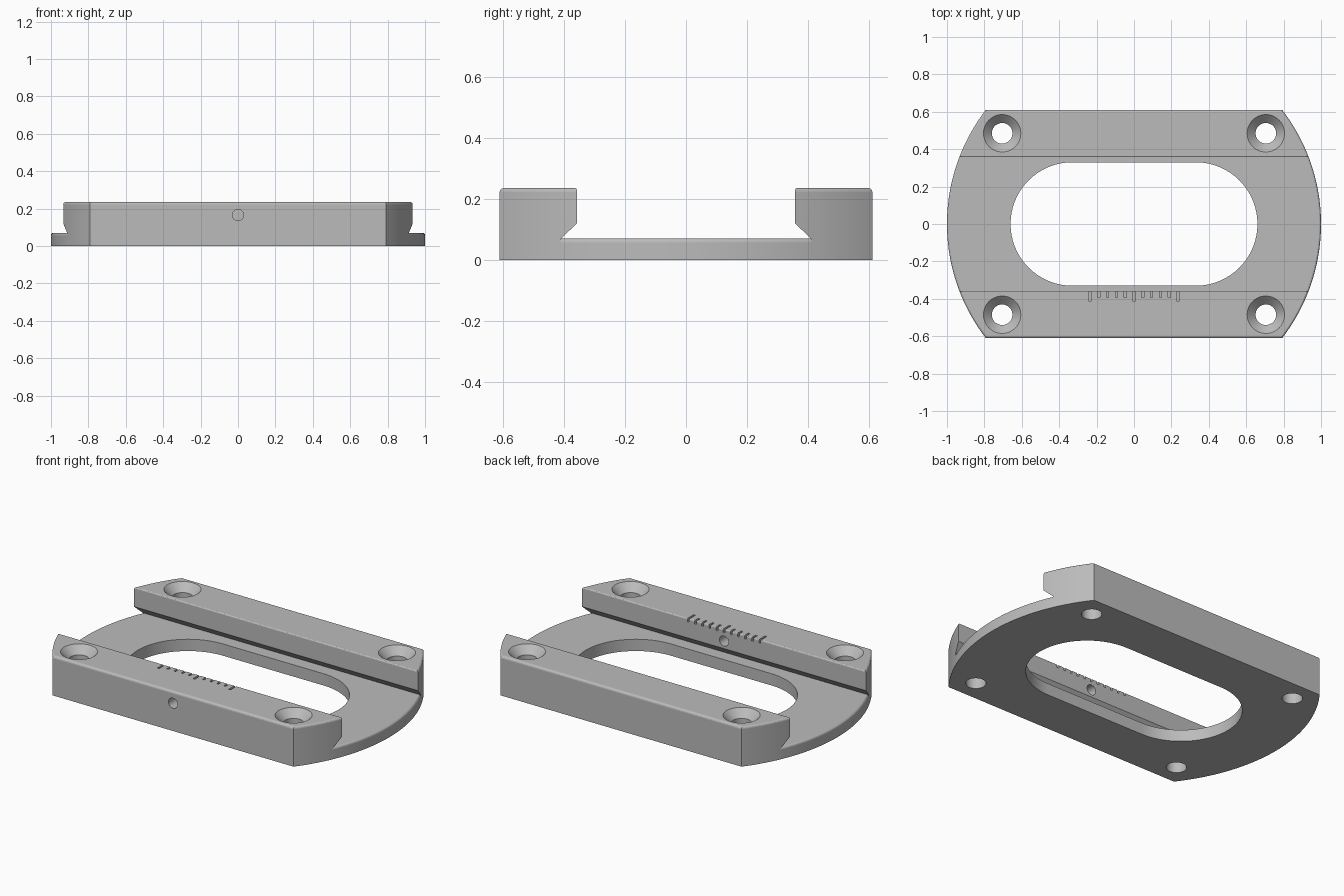
import bpy, bmesh
from math import sin, cos, pi
from mathutils import Matrix, Vector

cube = bpy.data.objects.get("Cube")
if cube:
    bpy.data.objects.remove(cube, do_unlink=True)

RADIUS, DEPTH = 1.0, 0.61          # outline circle and half depth
PLATE_H, RAIL_H = 0.07, 0.235
FOOT_Y, LIP_Y, LIP_Z = 0.41, 0.357, 0.12
FILLET = 0.014

grey = bpy.data.materials.new("machined grey")
grey.use_nodes = True
grey.diffuse_color = (0.5, 0.5, 0.5, 1)
grey.node_tree.nodes["Principled BSDF"].inputs["Base Color"].default_value = (0.5, 0.5, 0.5, 1)


def to_object(name, bm):
    bmesh.ops.recalc_face_normals(bm, faces=bm.faces[:])
    mesh = bpy.data.meshes.new(name)
    bm.to_mesh(mesh)
    bm.free()
    mesh.materials.append(grey)
    obj = bpy.data.objects.new(name, mesh)
    bpy.context.collection.objects.link(obj)
    return obj


def extrude(name, points, direction):
    bm = bmesh.new()
    face = bm.faces.new([bm.verts.new(p) for p in points])
    grown = bmesh.ops.extrude_face_region(bm, geom=[face], use_keep_orig=True)
    moved = [v for v in grown["geom"] if isinstance(v, bmesh.types.BMVert)]
    bmesh.ops.translate(bm, verts=moved, vec=Vector(direction))
    return to_object(name, bm)


def cone(name, r1, r2, length, matrix, segments=48):
    bm = bmesh.new()
    bmesh.ops.create_cone(bm, cap_ends=True, segments=segments,
                          radius1=r1, radius2=r2, depth=length, matrix=matrix)
    return to_object(name, bm)


def boolean(obj, cutter, operation="DIFFERENCE"):
    cutter.hide_render = True
    mod = obj.modifiers.new("cut", "BOOLEAN")
    mod.object, mod.operation, mod.solver = cutter, operation, "EXACT"
    bpy.context.view_layer.objects.active = obj
    bpy.ops.object.modifier_apply(modifier=mod.name)
    bpy.data.objects.remove(cutter, do_unlink=True)


def round_outline(obj, height):
    """Trim a part to the round outline with a softened top rim."""
    bm = bmesh.new()
    top = height + 0.001
    bmesh.ops.create_cone(bm, cap_ends=True, segments=180, radius1=RADIUS, radius2=RADIUS,
                          depth=top + 0.1, matrix=Matrix.Translation((0, 0, (top - 0.1) / 2)))
    rim = [e for e in bm.edges if all(v.co.z > top - 0.001 for v in e.verts)]
    bmesh.ops.bevel(bm, geom=rim, offset=FILLET, segments=4, profile=0.5, affect="EDGES")
    boolean(obj, to_object("outline_cutter", bm), "INTERSECT")


def corner(y, z, r, start):
    return [(y + r * cos(start + i * pi / 8), z + r * sin(start + i * pi / 8)) for i in range(5)]


# Base plate with a long rounded opening
plate_section = [(-FOOT_Y, 0), (FOOT_Y, 0), (FOOT_Y, PLATE_H), (-FOOT_Y, PLATE_H)]
plate = extrude("base_plate", [(-1.2, y, z) for y, z in plate_section], (2.4, 0, 0))
round_outline(plate, PLATE_H)
slot = []
for side, start in ((1, -pi / 2), (-1, pi / 2)):
    slot += [(side * 0.33 + 0.33 * cos(start + i * pi / 48),
              0.33 * sin(start + i * pi / 48), -0.1) for i in range(49)]
boolean(plate, extrude("slot_cutter", slot, (0, 0, 0.4)))

# Undercut rails with countersunk screw holes
rail_section = [(FOOT_Y, 0), (DEPTH, 0)]
rail_section += corner(DEPTH - FILLET, RAIL_H - FILLET, FILLET, 0)
rail_section += corner(LIP_Y + 0.007, RAIL_H - 0.007, 0.007, pi / 2)
rail_section += [(LIP_Y, LIP_Z), (FOOT_Y, PLATE_H - 0.002)]
rails = {}
for name, side in (("front_rail", -1), ("back_rail", 1)):
    rail = extrude(name, [(-1.2, side * y, z) for y, z in rail_section], (2.4, 0, 0))
    round_outline(rail, RAIL_H)
    for x in (-0.705, 0.705):
        y = side * 0.485
        boolean(rail, cone("screw_cutter", 0.055, 0.055, 1, Matrix.Translation((x, y, 0))))
        boolean(rail, cone("sink_cutter", 0.02, 0.12, 0.1,
                           Matrix.Translation((x, y, RAIL_H - 0.03))))
    rails[name] = rail

# Cross hole and engraved scale in the front rail
front = rails["front_rail"]
boolean(front, cone("pin_cutter", 0.03, 0.03, 0.6,
                    Matrix.Translation((0, -0.48, 0.165)) @ Matrix.Rotation(pi / 2, 4, "X")))
bm = bmesh.new()
for i in range(-5, 6):
    end = 0.415 if i % 5 == 0 else 0.393
    size = (0.012, end - 0.33, 0.06)
    place = Matrix.Translation((i * 0.047, -(end + 0.33) / 2, RAIL_H + 0.01))
    bmesh.ops.create_cube(bm, size=1, matrix=place @ Matrix.Diagonal((*size, 1)))
boolean(front, to_object("scale_cutter", bm))

# Smooth curved walls while keeping edges crisp
for obj in (plate, *rails.values()):
    bpy.ops.object.select_all(action="DESELECT")
    obj.select_set(True)
    bpy.context.view_layer.objects.active = obj
    bpy.ops.object.shade_smooth_by_angle(angle=pi / 18)
